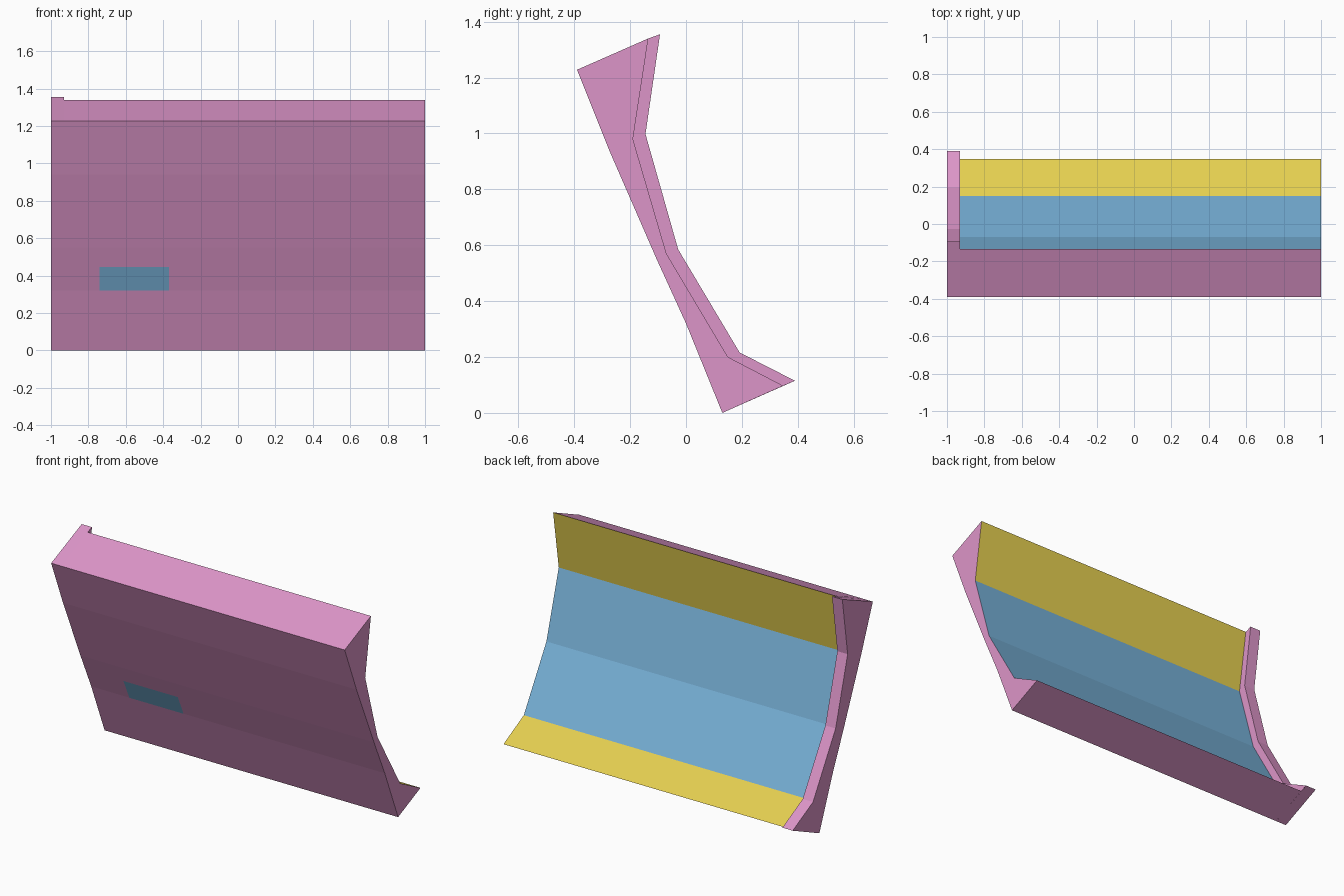
import bpy, bmesh

if "Cube" in bpy.data.objects:
    bpy.data.objects.remove(bpy.data.objects["Cube"])

def material(name, rgb):
    m = bpy.data.materials.new(name)
    m.diffuse_color = (*rgb, 1)
    m.use_nodes = True
    m.node_tree.nodes["Principled BSDF"].inputs["Base Color"].default_value = m.diffuse_color
    return m

PINK = material("pink", (0.72, 0.30, 0.58))
BLUE = material("blue", (0.19, 0.45, 0.70))
YELLOW = material("yellow", (0.78, 0.62, 0.08))

# Cross-sections as (y, z): gently bent front, recessed back, raised rib back
FRONT = [(0.13, 0), (0, 0.32), (-0.105, 0.55), (-0.275, 0.94), (-0.39, 1.228)]
BACK = [(-0.135, 1.34), (-0.19, 0.98), (-0.07, 0.57), (0.15, 0.2), (0.348, 0.097)]
RIB = [(-0.093, 1.355), (-0.145, 0.998), (-0.028, 0.585), (0.192, 0.216), (0.39, 0.115)]
BACK_MATS = [2, 1, 1, 2]      # yellow, blue, blue, yellow
X0, X1, X2 = -1, -0.93, 1

def finish(bm, name, mats):
    me = bpy.data.meshes.new(name)
    bm.to_mesh(me)
    bm.free()
    for m in mats:
        me.materials.append(m)
    ob = bpy.data.objects.new(name, me)
    bpy.context.collection.objects.link(ob)
    return ob

def face(bm, pts, mat=0):
    f = bm.faces.new([bm.verts.new(p) for p in pts])
    f.material_index = mat

def sweep(bm, prof, xa, xb, mats):
    for i, m in enumerate(mats):
        (ya, za), (yb, zb) = prof[i], prof[(i + 1) % len(prof)]
        face(bm, [(xa, ya, za), (xa, yb, zb), (xb, yb, zb), (xb, ya, za)], m)

# Panel with coloured back strips, and the rib standing proud at its left end
bm = bmesh.new()
body, rib = FRONT + BACK, FRONT + RIB
sweep(bm, body, X1, X2, [0] * 5 + BACK_MATS + [0])
sweep(bm, rib, X0, X1, [0] * 10)
face(bm, [(X2, y, z) for y, z in body])
face(bm, [(X0, y, z) for y, z in reversed(rib)])

# Step between rib and recessed back, joined by end pieces on top and bottom
for i in range(4):
    face(bm, [(X1, *p) for p in (BACK[i], BACK[i + 1], RIB[i + 1], RIB[i])])
bmesh.ops.remove_doubles(bm, verts=bm.verts, dist=0.0005)
bmesh.ops.recalc_face_normals(bm, faces=bm.faces)
finish(bm, "wall_panel", [PINK, BLUE, YELLOW])

# Blue patch lying on the front face
bm = bmesh.new()
lo, hi = (-0.001, 0.32), (-0.0581, 0.445)
face(bm, [(-0.74, *lo), (-0.37, *lo), (-0.37, *hi), (-0.74, *hi)])
finish(bm, "front_patch", [BLUE])
